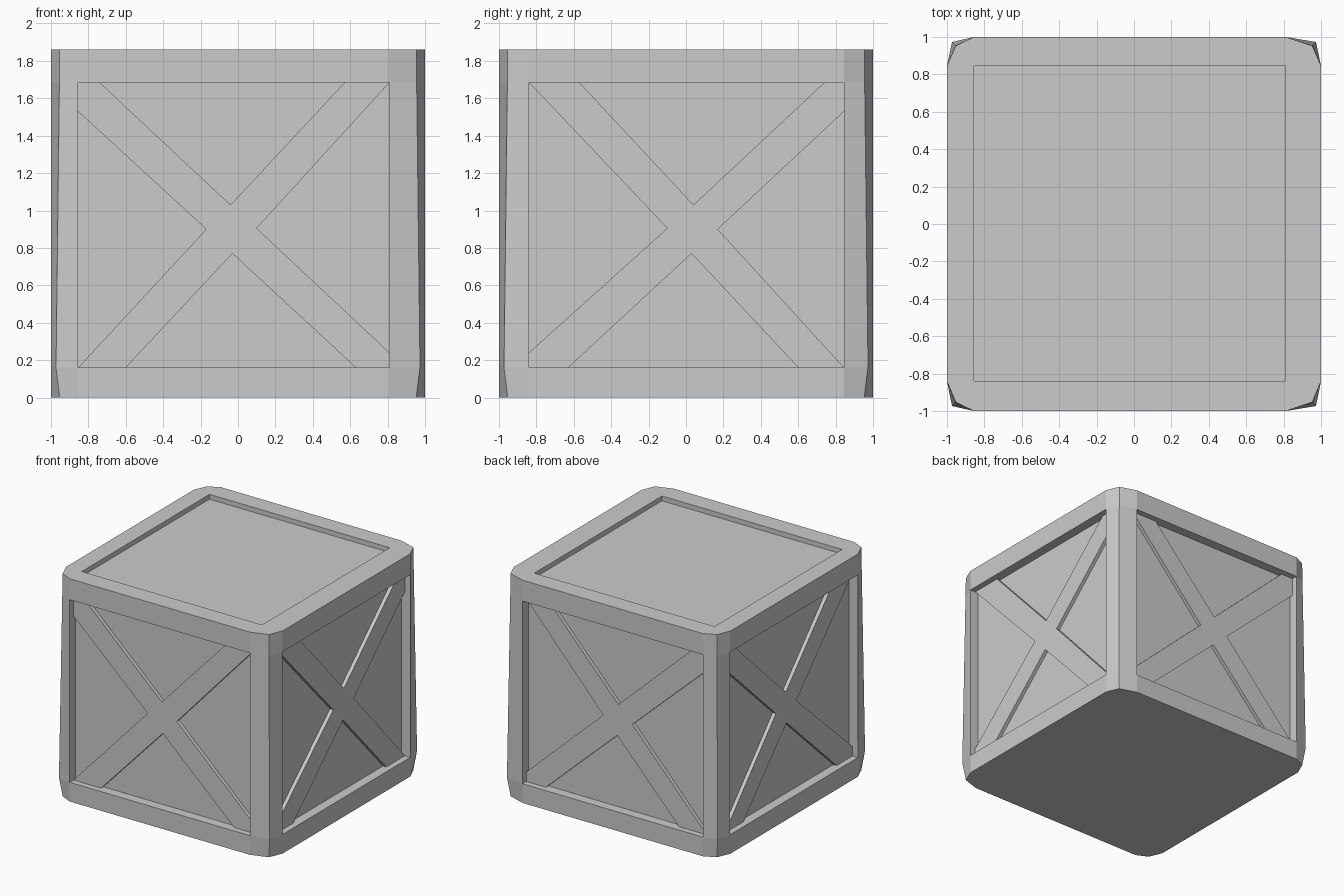
import bpy, bmesh
from mathutils import Vector

if "Cube" in bpy.data.objects:
    bpy.data.objects.remove(bpy.data.objects["Cube"])

X0, X1 = -0.855, 0.81      # recess limits across the front and back
Y0, Y1 = -0.84, 0.845      # recess limits across the sides
Z0, Z1, TOP = 0.16, 1.685, 1.86
PANEL, BRACE, LID = 0.08, 0.05, 0.04   # depths below the frame


def finish(name, bm):
    bmesh.ops.recalc_face_normals(bm, faces=bm.faces)
    mesh = bpy.data.meshes.new(name)
    bm.to_mesh(mesh)
    bm.free()
    obj = bpy.data.objects.new(name, mesh)
    bpy.context.collection.objects.link(obj)
    return obj


def sink(bm, corners, offset):
    """Recess with straight walls behind an open loop of verts."""
    inner = [bm.verts.new(v.co + Vector(offset)) for v in corners]
    n = len(corners)
    for i in range(n):
        j = (i + 1) % n
        bm.faces.new((corners[i], corners[j], inner[j], inner[i]))
    bm.faces.new(inner)


# Crate body: bevelled rings, with a recess on each side and in the top
bm = bmesh.new()
rings = []
for z, c in ((0, 0.953), (Z0, 0.973), (Z1, 0.955), (TOP, 0.953)):
    pts = [(X0, -1), (X1, -1), (c, -c), (1, Y0), (1, Y1), (c, c),
           (X1, 1), (X0, 1), (-c, c), (-1, Y1), (-1, Y0), (-c, -c)]
    rings.append([bm.verts.new((x, y, z)) for x, y in pts])

inward = {0: (0, PANEL, 0), 3: (-PANEL, 0, 0), 6: (0, -PANEL, 0), 9: (PANEL, 0, 0)}
for level in range(3):
    low, high = rings[level], rings[level + 1]
    for i in range(12):
        j = (i + 1) % 12
        quad = (low[i], low[j], high[j], high[i])
        if level == 1 and i in inward:
            sink(bm, quad, inward[i])
        else:
            bm.faces.new(quad)
bm.faces.new(rings[0])

# Top rim and sunken lid
rim = rings[3]
lid = [bm.verts.new((x, y, TOP)) for x, y in ((X0, Y0), (X1, Y0), (X1, Y1), (X0, Y1))]
for k in range(4):
    a, b, c, d = (rim[(3 * k + n) % 12] for n in range(4))
    nxt = lid[(k + 1) % 4]
    bm.faces.new((a, b, nxt, lid[k]))
    bm.faces.new((b, c, d, nxt))
sink(bm, lid, (0, 0, -LID))
finish("crate_body", bm)

# Cross braces: one slightly uneven X outline, reused on every side
CROSS = [(X0, Z0), (-0.6, Z0), (-0.03, 0.77), (0.63, Z0), (X1, Z0), (X1, 0.24),
         (0.1, 0.905), (X1, Z1), (0.57, Z1), (-0.04, 1.03), (-0.74, Z1),
         (X0, Z1), (X0, 1.53), (-0.17, 0.9)]
SIDE_CROSS = [({X0: Y1, X1: Y0}.get(u, -u), z) for u, z in CROSS]


def brace(name, outline, place):
    bm = bmesh.new()
    outer = [bm.verts.new(place(u, z, 1 - BRACE)) for u, z in outline]
    base = [bm.verts.new(place(u, z, 1 - PANEL)) for u, z in outline]
    n = len(outline)
    for i in range(n):
        j = (i + 1) % n
        bm.faces.new((base[i], base[j], outer[j], outer[i]))
    bm.faces.new(outer)
    bm.faces.new(base)
    finish(name, bm)


brace("front_cross_brace", CROSS, lambda u, z, d: (u, -d, z))
brace("back_cross_brace", CROSS, lambda u, z, d: (u, d, z))
brace("right_cross_brace", SIDE_CROSS, lambda u, z, d: (d, u, z))
brace("left_cross_brace", SIDE_CROSS, lambda u, z, d: (-d, u, z))
